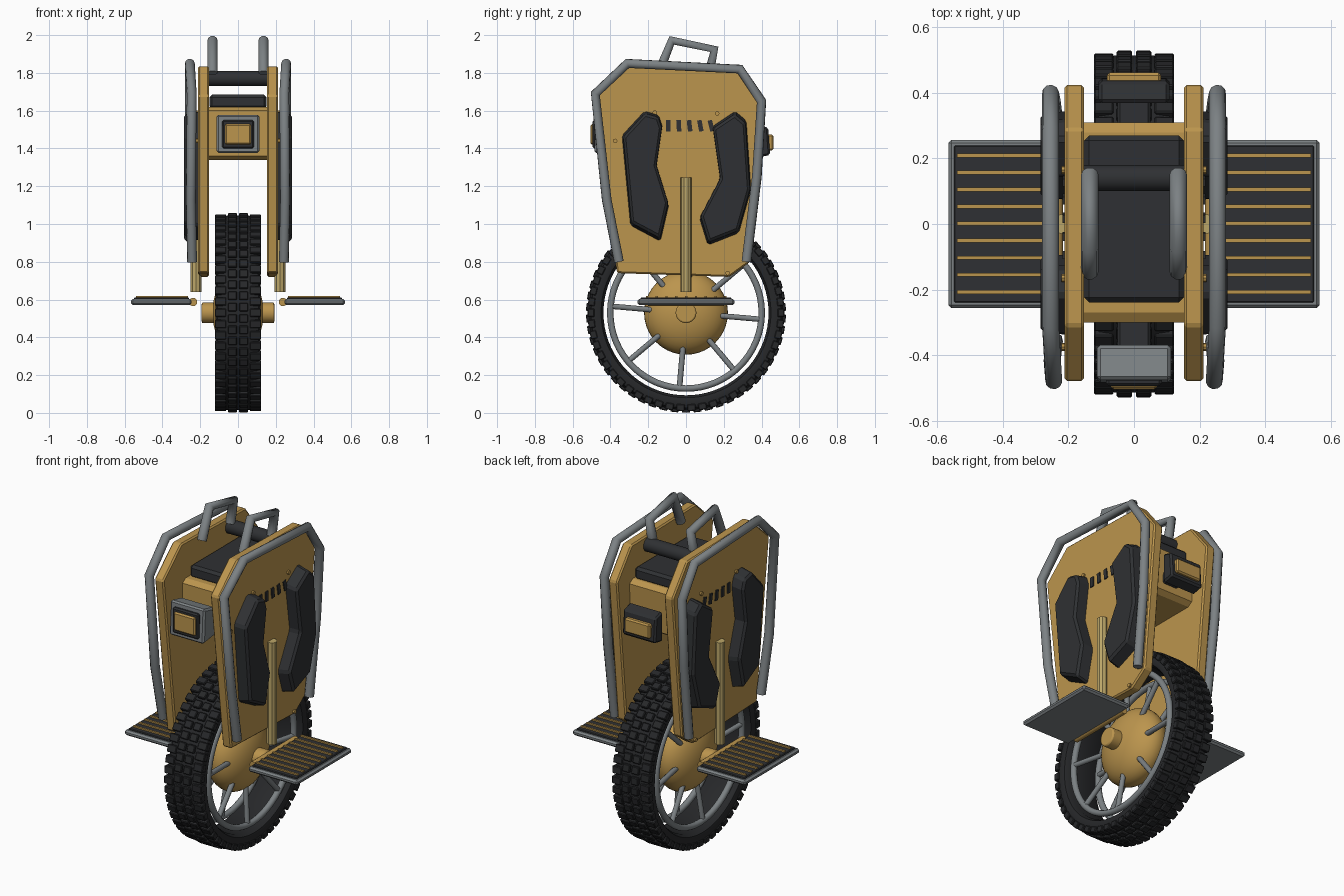
import bpy, bmesh
from math import sin, cos, pi, radians
from mathutils import Matrix, Vector

if "Cube" in bpy.data.objects:
    bpy.data.objects.remove(bpy.data.objects["Cube"])


def mat(name, rgb):
    m = bpy.data.materials.new(name)
    m.diffuse_color = (*rgb, 1)
    m.use_nodes = True
    m.node_tree.nodes["Principled BSDF"].inputs["Base Color"].default_value = m.diffuse_color
    return m


GOLD = mat("gold", (0.50, 0.30, 0.075))
BRASS = mat("brass", (0.50, 0.38, 0.14))
DARK = mat("dark", (0.028, 0.03, 0.033))
RUBBER = mat("rubber", (0.02, 0.021, 0.023))
STEEL = mat("steel", (0.2, 0.22, 0.23))
HUB_Z = 0.53


def finish(name, bm, material, bevel=0, segs=1, smooth=False):
    bmesh.ops.recalc_face_normals(bm, faces=bm.faces)
    me = bpy.data.meshes.new(name)
    bm.to_mesh(me)
    bm.free()
    ob = bpy.data.objects.new(name, me)
    bpy.context.collection.objects.link(ob)
    me.materials.append(material)
    if bevel:
        b = ob.modifiers.new("bevel", 'BEVEL')
        b.width, b.segments = bevel, segs
    if smooth:
        bpy.ops.object.select_all(action='DESELECT')
        ob.select_set(True)
        bpy.context.view_layer.objects.active = ob
        bpy.ops.object.shade_smooth_by_angle(angle=radians(40))
    return ob


def add_box(bm, lo, hi, m=Matrix()):
    lo, hi = Vector(lo), Vector(hi)
    bmesh.ops.create_cube(bm, size=1, matrix=m @ Matrix.Translation((lo + hi) / 2)
                          @ Matrix.Diagonal((*(hi - lo), 1)))


def box(name, lo, hi, material, bevel=0.008):
    bm = bmesh.new()
    add_box(bm, lo, hi)
    return finish(name, bm, material, bevel)


def prism(name, profile, x0, x1, material, bevel=0.0, inset=0.0):
    """Extrude a (y, z) profile from x0 to x1, optionally shrinking the far side."""
    bm = bmesh.new()
    n = len(profile)
    cy, cz = sum(p[0] for p in profile) / n, sum(p[1] for p in profile) / n
    k = 1 - inset
    a = [bm.verts.new((x0, y, z)) for y, z in profile]
    b = [bm.verts.new((x1, cy + (y - cy) * k, cz + (z - cz) * k)) for y, z in profile]
    bm.faces.new(a)
    bm.faces.new(b)
    for i in range(n):
        j = (i + 1) % n
        bm.faces.new((a[i], a[j], b[j], b[i]))
    return finish(name, bm, material, bevel)


def tube(name, paths, r, material):
    cu = bpy.data.curves.new(name, 'CURVE')
    cu.dimensions, cu.bevel_depth, cu.bevel_resolution = '3D', r, 3
    cu.use_fill_caps = True
    for pts in paths:
        sp = cu.splines.new('POLY')
        sp.points.add(len(pts) - 1)
        for p, c in zip(sp.points, pts):
            p.co = (*c, 1)
    ob = bpy.data.objects.new(name, cu)
    bpy.context.collection.objects.link(ob)
    cu.materials.append(material)
    return ob


def cyl(name, p0, p1, r, material, n=24, bevel=0.0):
    p0, p1 = Vector(p0), Vector(p1)
    d = p1 - p0
    bm = bmesh.new()
    bmesh.ops.create_cone(bm, cap_ends=True, segments=n, radius1=r, radius2=r, depth=d.length,
                          matrix=Matrix.Translation((p0 + p1) / 2)
                          @ d.to_track_quat('Z', 'Y').to_matrix().to_4x4())
    return finish(name, bm, material, bevel, 2, n > 12)


def lathe(name, profile, material, n=72):
    """Spin a closed (x, r) profile around the wheel axle."""
    bm = bmesh.new()
    rings = [[bm.verts.new((x, r * cos(2 * pi * i / n), HUB_Z + r * sin(2 * pi * i / n)))
              for x, r in profile] for i in range(n)]
    m = len(profile)
    for i in range(n):
        a, b = rings[i], rings[(i + 1) % n]
        for j in range(m):
            k = (j + 1) % m
            bm.faces.new((a[j], a[k], b[k], b[j]))
    return finish(name, bm, material, smooth=True)


# Tyre with tread blocks
half = [(0.085, 0.437), (0.11, 0.45), (0.118, 0.48), (0.108, 0.503), (0.06, 0.514)]
lathe("tyre", half + [(-x, r) for x, r in reversed(half)], RUBBER)
bm = bmesh.new()
N = 54
for i in range(N):
    for x0, x1, top, off in ((-0.053, -0.006, 0.529, 0), (0.006, 0.053, 0.529, 0),
                             (-0.122, -0.063, 0.521, 0.5), (0.063, 0.122, 0.521, 0.5)):
        m = Matrix.Translation((0, 0, HUB_Z)) @ Matrix.Rotation(2 * pi * (i + off) / N, 4, 'X')
        add_box(bm, (x0, -0.022, 0.485), (x1, 0.022, top), m)
finish("tyre_tread", bm, RUBBER, 0.004)

# Rims, spokes, hub and axle
spokes = []
for s in (-1, 1):
    lathe("rim", [(s * 0.085 + 0.018 * cos(a * pi / 5), 0.401 + 0.018 * sin(a * pi / 5))
                  for a in range(10)], STEEL, 64)
    for i in range(8):
        a = radians(40 + 45 * i)
        spokes.append([(s * x, r * cos(a), HUB_Z + r * sin(a)) for x, r in ((0.06, 0.17), (0.085, 0.40))])
tube("spokes", spokes, 0.015, STEEL)
bm = bmesh.new()
bmesh.ops.create_uvsphere(bm, u_segments=40, v_segments=20, radius=1,
                          matrix=Matrix.Translation((0, 0, HUB_Z)) @ Matrix.Rotation(pi / 2, 4, 'Y')
                          @ Matrix.Diagonal((0.222, 0.222, 0.135, 1)))
finish("hub", bm, GOLD, smooth=True)
cyl("axle", (-0.192, 0, HUB_Z), (0.192, 0, HUB_Z), 0.055, GOLD, 32, 0.008)

# Central body, padded top and carry bar
prism("core_body", [(-0.30, 1.36), (-0.27, 1.34), (0.27, 1.34), (0.30, 1.36),
                    (0.31, 1.60), (0.28, 1.62), (-0.27, 1.62), (-0.30, 1.60)], -0.158, 0.158, GOLD)
box("top_pad", (-0.152, -0.24, 1.61), (0.152, 0.27, 1.685), DARK, 0.015)
cyl("carry_bar", (-0.155, 0.14, 1.77), (0.155, 0.14, 1.77), 0.04, DARK)

# Headlight and tail light
box("headlight_mount", (-0.05, -0.40, 1.44), (0.05, -0.29, 1.51), DARK)
prism("headlight_case", [(-0.485, 1.375), (-0.37, 1.39), (-0.37, 1.555), (-0.475, 1.58)],
      -0.113, 0.113, STEEL, 0.01)
box("headlight_bezel", (-0.085, -0.495, 1.40), (0.085, -0.47, 1.55), DARK)
box("headlight_lens", (-0.07, -0.505, 1.42), (0.07, -0.48, 1.53), GOLD)
box("tail_light_mount", (-0.05, 0.29, 1.40), (0.05, 0.40, 1.47), DARK)
prism("tail_light_case", [(0.445, 1.365), (0.37, 1.35), (0.37, 1.53), (0.435, 1.51)],
      -0.108, 0.108, DARK, 0.01)
box("tail_light_lens", (-0.083, 0.43, 1.39), (0.083, 0.462, 1.475), GOLD)

PANEL = [(-0.365, 0.74), (0.23, 0.72), (0.34, 0.80), (0.425, 1.65), (0.29, 1.82),
         (-0.31, 1.835), (-0.48, 1.68)]
FRONT_PAD = [(-0.22, 1.60), (-0.145, 1.58), (-0.125, 1.52), (-0.155, 1.31), (-0.09, 1.10),
             (-0.135, 0.905), (-0.295, 0.99), (-0.34, 1.47)]
REAR_PAD = [(0.26, 1.60), (0.32, 1.55), (0.345, 1.18), (0.28, 0.95), (0.115, 0.885),
            (0.07, 1.03), (0.18, 1.24), (0.14, 1.52)]
GUARD = [(0.243, -0.355, 0.80), (0.25, -0.42, 1.13), (0.245, -0.48, 1.69), (0.255, -0.31, 1.85),
         (0.255, 0.285, 1.82), (0.255, 0.40, 1.65), (0.25, 0.375, 1.25), (0.243, 0.32, 0.80)]
HANDLE = [(0.135, -0.145, 1.80), (0.135, -0.075, 1.972), (0.135, 0.15, 1.925), (0.135, 0.122, 1.80)]

for s, side in ((-1, "left"), (1, "right")):
    # Side panel, leg pads, vents and screws
    prism(side + "_panel", PANEL, s * 0.153, s * 0.212, GOLD, 0.008)
    prism(side + "_front_pad", FRONT_PAD, s * 0.20, s * 0.285, DARK, 0.012, 0.06)
    prism(side + "_rear_pad", REAR_PAD, s * 0.20, s * 0.285, DARK, 0.012, 0.06)
    bm = bmesh.new()
    for i in range(5):
        m = Matrix.Translation((s * 0.21, -0.095 + 0.057 * i, 1.52)) @ Matrix.Rotation(0.06 * i, 4, 'X')
        add_box(bm, (-0.008, -0.012, -0.03), (0.008, 0.012, 0.03), m)
    finish(side + "_vents", bm, DARK)
    for y, z in ((-0.375, 1.44), (-0.165, 1.59), (0.165, 1.585), (0.22, 0.74)):
        cyl(side + "_screw", (s * 0.205, y, z), (s * 0.222, y, z), 0.012, GOLD, 8)
    # Guard rail and grab handle
    tube(side + "_guard", [[(s * x, y, z) for x, y, z in GUARD]], 0.026, STEEL)
    tube(side + "_handle", [[(s * x, y, z) for x, y, z in HANDLE]], 0.027, STEEL)
    # Pedal strut, hinge and pedal
    cyl(side + "_strut", (s * 0.222, 0, 0.64), (s * 0.222, 0, 1.245), 0.03, BRASS, 10)
    cyl(side + "_hinge", (s * 0.238, -0.20, 0.587), (s * 0.238, 0.20, 0.587), 0.022, GOLD, 16)
    x0, x1 = sorted((s * 0.245, s * 0.567))
    box(side + "_pedal", (x0, -0.257, 0.572), (x1, 0.257, 0.603), STEEL, 0.01)
    x0, x1 = sorted((s * 0.26, s * 0.55))
    box(side + "_pedal_grip", (x0, -0.24, 0.59), (x1, 0.24, 0.611), DARK, 0.004)
    bm = bmesh.new()
    x0, x1 = sorted((s * 0.265, s * 0.54))
    for i in range(9):
        y = -0.207 + 0.052 * i
        add_box(bm, (x0, y - 0.006, 0.60), (x1, y + 0.006, 0.619))
    finish(side + "_pedal_ridges", bm, GOLD)
